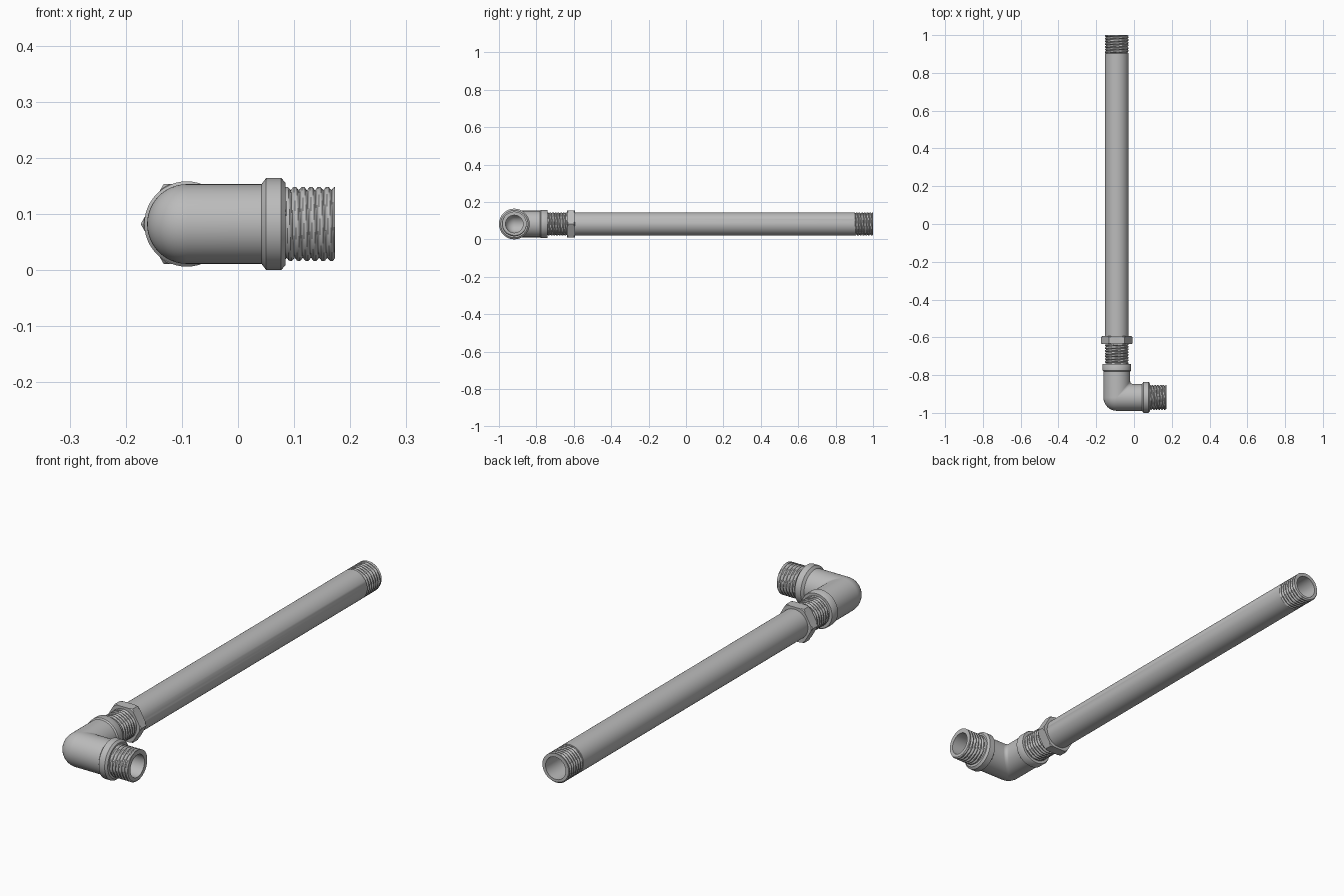
import bpy
import bmesh
from math import cos, sin, pi, radians
from mathutils import Vector

cube = bpy.data.objects.get("Cube")
if cube:
    bpy.data.objects.remove(cube, do_unlink=True)

SEG = 48
CORNER = Vector((-0.091, -0.918, 0.082))   # where the two pipe axes cross
PITCH = 0.0145

steel = bpy.data.materials.new("grey_steel")
steel.use_nodes = True
GREY = (0.5, 0.5, 0.5, 1)
steel.diffuse_color = GREY
steel.node_tree.nodes["Principled BSDF"].inputs["Base Color"].default_value = GREY


def along_x(s, u, v):
    return CORNER + Vector((s, u, v))


def along_y(s, u, v):
    return CORNER + Vector((-u, s, v))


def circle(place, s, radius):
    """One ring; radius is a number or a function of the angle."""
    ring = []
    for i in range(SEG):
        a = 2 * pi * i / SEG
        r = radius(a) if callable(radius) else radius
        ring.append(place(s, r * cos(a), r * sin(a)))
    return ring


def thread(place, start, end, crest, depth=0.006):
    """Rings of a right-handed screw thread."""
    count = round((end - start) / PITCH * 8)
    rings = []
    for k in range(count + 1):
        s = start + (end - start) * k / count

        def radius(a):
            f = (s / PITCH - a / (2 * pi)) % 1
            return crest - depth * max(0, 1 - abs(f - 0.5) / 0.32)
        rings.append(circle(place, s, radius))
    return rings


def bend(r, fillet, steps=12):
    """Rings turning from the x arm to the y arm: round outside, tight inside."""
    rings = []
    for k in range(steps + 1):
        phi = pi / 2 * k / steps
        inward = Vector((sin(phi), cos(phi), 0))
        ring = []
        for i in range(SEG):
            a = 2 * pi * i / SEG
            u, v = r * cos(a), r * sin(a)
            if u > 0:
                f = fillet * u / r
                p = Vector((u + f, u + f, 0)) - inward * f
            else:
                p = inward * u
            ring.append(CORNER + p + Vector((0, 0, v)))
        rings.append(ring)
    return rings


def loft(name, rings, angle=32):
    """Skin the rings into a closed tube wall, last ring joined to the first."""
    bm = bmesh.new()
    loops = [[bm.verts.new(p) for p in ring] for ring in rings]
    for a, b in zip(loops, loops[1:] + loops[:1]):
        for i in range(SEG):
            j = (i + 1) % SEG
            bm.faces.new((a[i], a[j], b[j], b[i]))
    bmesh.ops.recalc_face_normals(bm, faces=bm.faces)
    mesh = bpy.data.meshes.new(name)
    bm.to_mesh(mesh)
    bm.free()
    mesh.materials.append(steel)
    obj = bpy.data.objects.new(name, mesh)
    bpy.context.collection.objects.link(obj)
    bpy.ops.object.select_all(action="DESELECT")
    obj.select_set(True)
    bpy.context.view_layer.objects.active = obj
    bpy.ops.object.shade_smooth_by_angle(angle=radians(angle))
    return obj


def elbow_y(s, u, v):
    return CORNER + Vector((u, s, v))


# Elbow fitting: threaded spigot and collar, bend, socket collar, then the bore
ARM, BORE = 0.071, 0.047
elbow = thread(along_x, 0.176, 0.264, 0.066)[::-1]
elbow += [circle(along_x, s, r) for s, r in
          ((0.176, 0.073), (0.168, 0.082), (0.141, 0.082), (0.133, ARM))]
elbow += bend(ARM, 0.015)
elbow += [circle(elbow_y, s, r) for s, r in
          ((0.138, ARM), (0.143, 0.076), (0.173, 0.076), (0.178, 0.073),
           (0.178, 0.061), (0.153, 0.061), (0.153, BORE))]
elbow += bend(BORE, 0.01)[::-1]
elbow.append(circle(along_x, 0.264, BORE))
loft("elbow_fitting", elbow)

# Long pipe, threaded at both ends and hollow
PIPE = 0.0625
END = 1 - CORNER.y
pipe = thread(along_y, 0.153, 0.3, PIPE)
pipe += [circle(along_y, 0.301, PIPE), circle(along_y, END - 0.097, PIPE)]
pipe += thread(along_y, END - 0.096, END, PIPE)
pipe += [circle(along_y, END, BORE), circle(along_y, 0.153, BORE)]
loft("long_pipe", pipe)


# Hexagonal lock nut with chamfered corners
def hexagon(a):
    return 0.0715 / cos((a % (pi / 3)) - pi / 6)


def chamfered(a):
    return min(hexagon(a), 0.077)


nut = [circle(along_y, s, r) for s, r in
       ((0.282, 0.057), (0.282, chamfered), (0.286, hexagon),
        (0.320, hexagon), (0.324, chamfered), (0.324, 0.057))]
loft("lock_nut", nut, 20)
